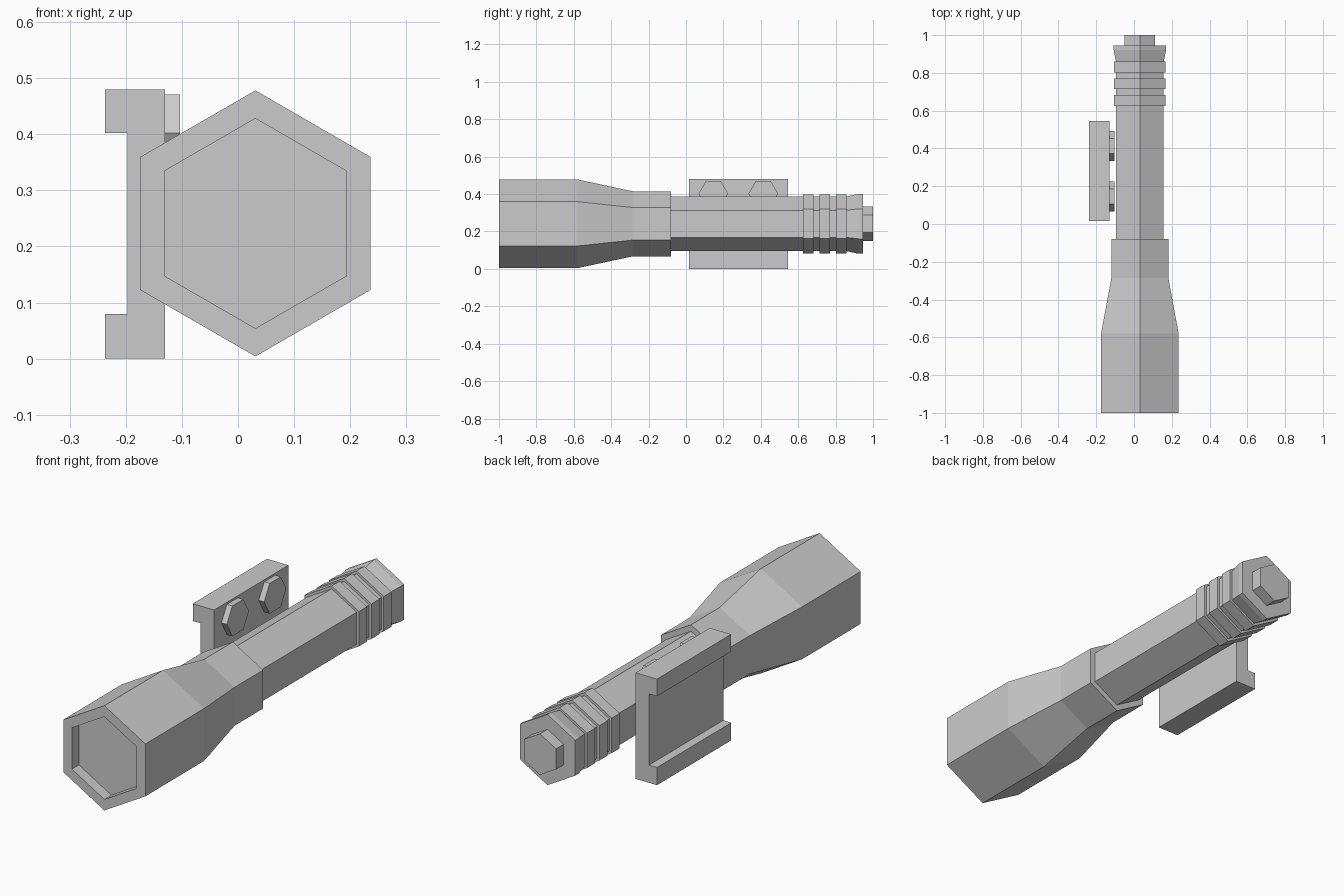
import bpy
import bmesh
from math import radians, sin, cos

cube = bpy.data.objects.get("Cube")
if cube:
    bpy.data.objects.remove(cube)

# Single plain grey finish
grey = bpy.data.materials.new("plain_grey")
grey.use_nodes = True
colour = (0.6, 0.6, 0.6, 1)
grey.diffuse_color = colour
grey.node_tree.nodes["Principled BSDF"].inputs["Base Color"].default_value = colour

AXIS_X, AXIS_Z = 0.031, 0.241      # centre line of the torch


def loft(name, sections):
    """Skin a row of matching vertex loops and cap both ends."""
    bm = bmesh.new()
    loops = [[bm.verts.new(p) for p in s] for s in sections]
    n = len(loops[0])
    for a, b in zip(loops, loops[1:]):
        for i in range(n):
            j = (i + 1) % n
            bm.faces.new((a[i], a[j], b[j], b[i]))
    bm.faces.new(loops[0])
    bm.faces.new(loops[-1])
    bmesh.ops.recalc_face_normals(bm, faces=bm.faces)
    mesh = bpy.data.meshes.new(name)
    bm.to_mesh(mesh)
    bm.free()
    mesh.materials.append(grey)
    obj = bpy.data.objects.new(name, mesh)
    bpy.context.collection.objects.link(obj)
    return obj


def hexagon(r, start):
    return [(r * cos(radians(start + 60 * k)), r * sin(radians(start + 60 * k)))
            for k in range(6)]


def hex_tube(name, profile):
    """Six-sided solid along y from (y, radius) pairs."""
    return loft(name, [[(AXIS_X + u, y, AXIS_Z + v) for u, v in hexagon(r, 30)]
                       for y, r in profile])


# Flared head with a recessed lens
hex_tube("head", [(-0.95, 0.187), (-1, 0.187), (-1, 0.237),
                  (-0.58, 0.237), (-0.285, 0.174), (-0.08, 0.174)])

# Barrel and its grip rings
hex_tube("barrel", [(-0.1, 0.145), (0.9, 0.145)])
for i, y in enumerate((0.625, 0.714, 0.802)):
    hex_tube(f"grip_ring_{i + 1}", [(y, 0.158), (y + 0.057, 0.158)])

# Tail cap and switch
hex_tube("tail_cap", [(0.859, 0.146), (0.922, 0.16), (0.946, 0.16)])
hex_tube("tail_button", [(0.93, 0.093), (1, 0.093)])

# C-shaped side mount
outer, web, inner = -0.237, -0.197, -0.13
channel = [(inner, 0), (inner, 0.48), (outer, 0.48), (outer, 0.402),
           (web, 0.402), (web, 0.08), (outer, 0.08), (outer, 0)]
loft("side_mount", [[(x, y, z) for x, z in channel] for y in (0.015, 0.546)])

# Hexagonal bolt heads on the mount
for i, y in enumerate((0.146, 0.413)):
    loft(f"mount_bolt_{i + 1}",
         [[(x, y + u, 0.402 + v) for u, v in hexagon(0.079, 0)]
          for x in (inner - 0.01, -0.103)])
